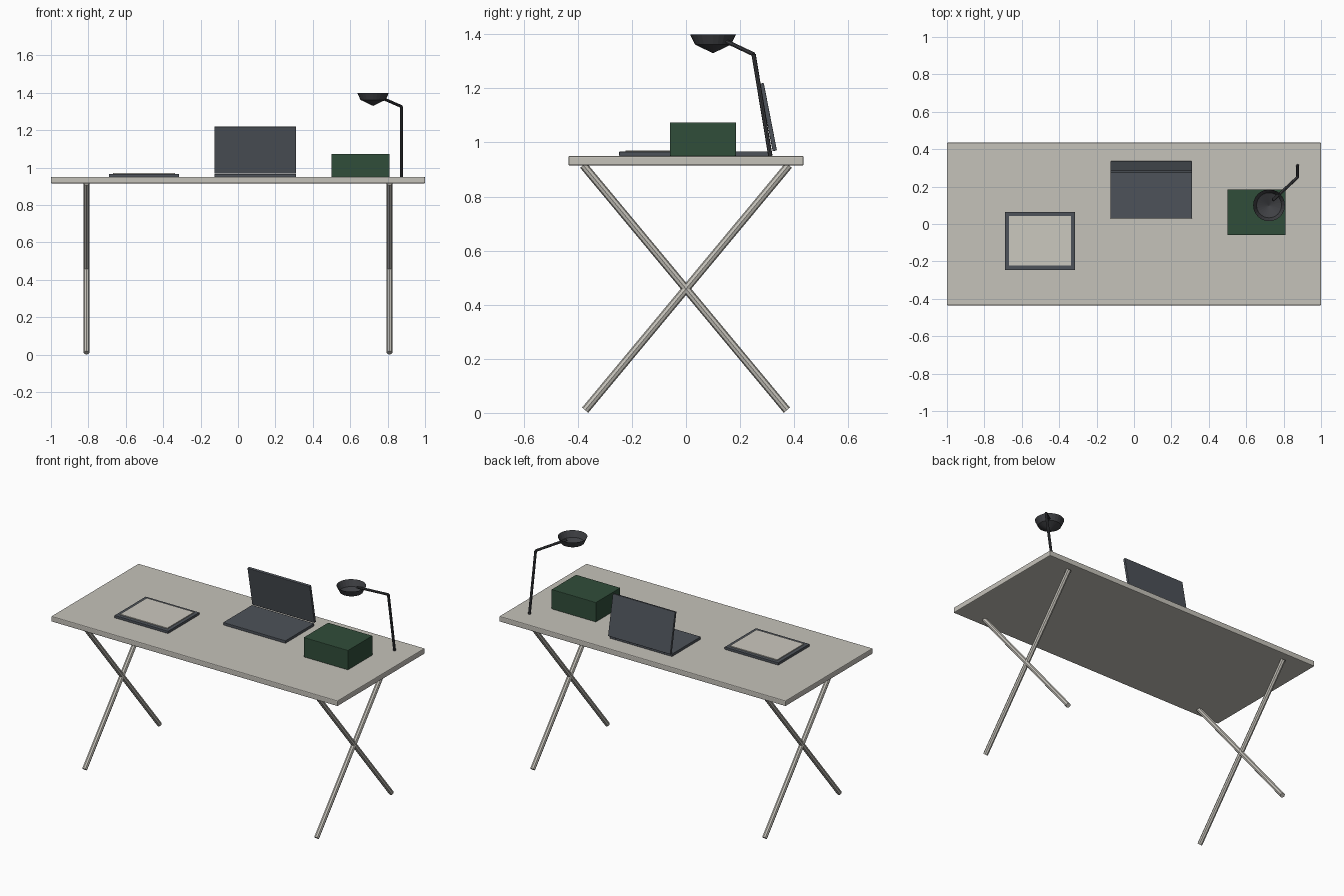
import bpy
import bmesh
from math import radians
from mathutils import Vector

cube = bpy.data.objects.get("Cube")
if cube:
    bpy.data.objects.remove(cube, do_unlink=True)


def material(name, rgb):
    m = bpy.data.materials.new(name)
    m.use_nodes = True
    color = (*rgb, 1)
    m.diffuse_color = color
    m.node_tree.nodes["Principled BSDF"].inputs["Base Color"].default_value = color
    return m


STONE = material("warm grey", (0.56, 0.54, 0.49))
PAPER = material("pale paper", (0.60, 0.58, 0.52))
SLATE = material("slate grey", (0.075, 0.085, 0.10))
CHARCOAL = material("charcoal", (0.05, 0.052, 0.058))
GREEN = material("dark green", (0.03, 0.075, 0.042))


def finish(name, bm, mat):
    mesh = bpy.data.meshes.new(name)
    bm.to_mesh(mesh)
    bm.free()
    mesh.materials.append(mat)
    obj = bpy.data.objects.new(name, mesh)
    bpy.context.collection.objects.link(obj)
    return obj


def box(name, low, high, mat, bevel=0.0):
    low, high = Vector(low), Vector(high)
    bm = bmesh.new()
    bmesh.ops.create_cube(bm, size=1)
    bmesh.ops.scale(bm, vec=high - low, verts=bm.verts)
    obj = finish(name, bm, mat)
    obj.location = (low + high) / 2
    if bevel:
        mod = obj.modifiers.new("soft edges", "BEVEL")
        mod.width = bevel
        mod.segments = 2
    return obj


def rod(name, start, end, radius, mat, sides=8):
    start, end = Vector(start), Vector(end)
    axis = end - start
    bm = bmesh.new()
    bmesh.ops.create_cone(bm, cap_ends=True, segments=sides, radius1=radius,
                          radius2=radius, depth=axis.length)
    obj = finish(name, bm, mat)
    obj.location = (start + end) / 2
    obj.rotation_mode = "QUATERNION"
    obj.rotation_quaternion = axis.to_track_quat("Z", "Y")
    return obj


# Table top and crossed legs
box("table_top", (-1, -0.435, 0.915), (1, 0.435, 0.95), STONE, 0.005)
for side, x in (("left", 0.81), ("right", -0.81)):
    for end, s in (("front", -1), ("back", 1)):
        rod(f"{side}_{end}_leg", (x, 0.373 * s, 0.01), (x, -0.38 * s, 0.916),
            0.015, STONE)

# Laptop with a screen leaning back
box("laptop_base", (-0.125, 0.03, 0.95), (0.31, 0.318, 0.967), SLATE, 0.002)
screen = box("laptop_screen", (-0.125, -0.008, -0.127), (0.31, 0.008, 0.127),
             SLATE, 0.002)
screen.location = (0.0925, 0.304, 1.094)
screen.rotation_euler.x = radians(11)

# Notebook with a page on top
box("notebook_cover", (-0.69, -0.247, 0.95), (-0.315, 0.065, 0.966), SLATE, 0.002)
box("notebook_page", (-0.667, -0.223, 0.96), (-0.337, 0.043, 0.971), PAPER)

# Storage box
box("storage_box", (0.5, -0.06, 0.95), (0.81, 0.185, 1.074), GREEN, 0.003)

# Desk lamp: leaning post, arm, and an upturned shade
elbow = (0.875, 0.25, 1.326)
rod("lamp_post", (0.875, 0.312, 0.95), elbow, 0.008, CHARCOAL)
rod("lamp_arm", elbow, (0.742, 0.127, 1.384), 0.008, CHARCOAL)

bm = bmesh.new()
profile = [(0.085, 1.4), (0.067, 1.362), (0, 1.33)]
verts = [bm.verts.new((r, 0, z)) for r, z in profile]
edges = [bm.edges.new(pair) for pair in zip(verts, verts[1:])]
bmesh.ops.spin(bm, geom=verts + edges, cent=(0, 0, 0), axis=(0, 0, 1),
               angle=radians(360), steps=24)
bmesh.ops.remove_doubles(bm, verts=bm.verts, dist=0.0005)
bmesh.ops.recalc_face_normals(bm, faces=bm.faces)
shade = finish("lamp_shade", bm, CHARCOAL)
shade.location = (0.722, 0.1, 0)
